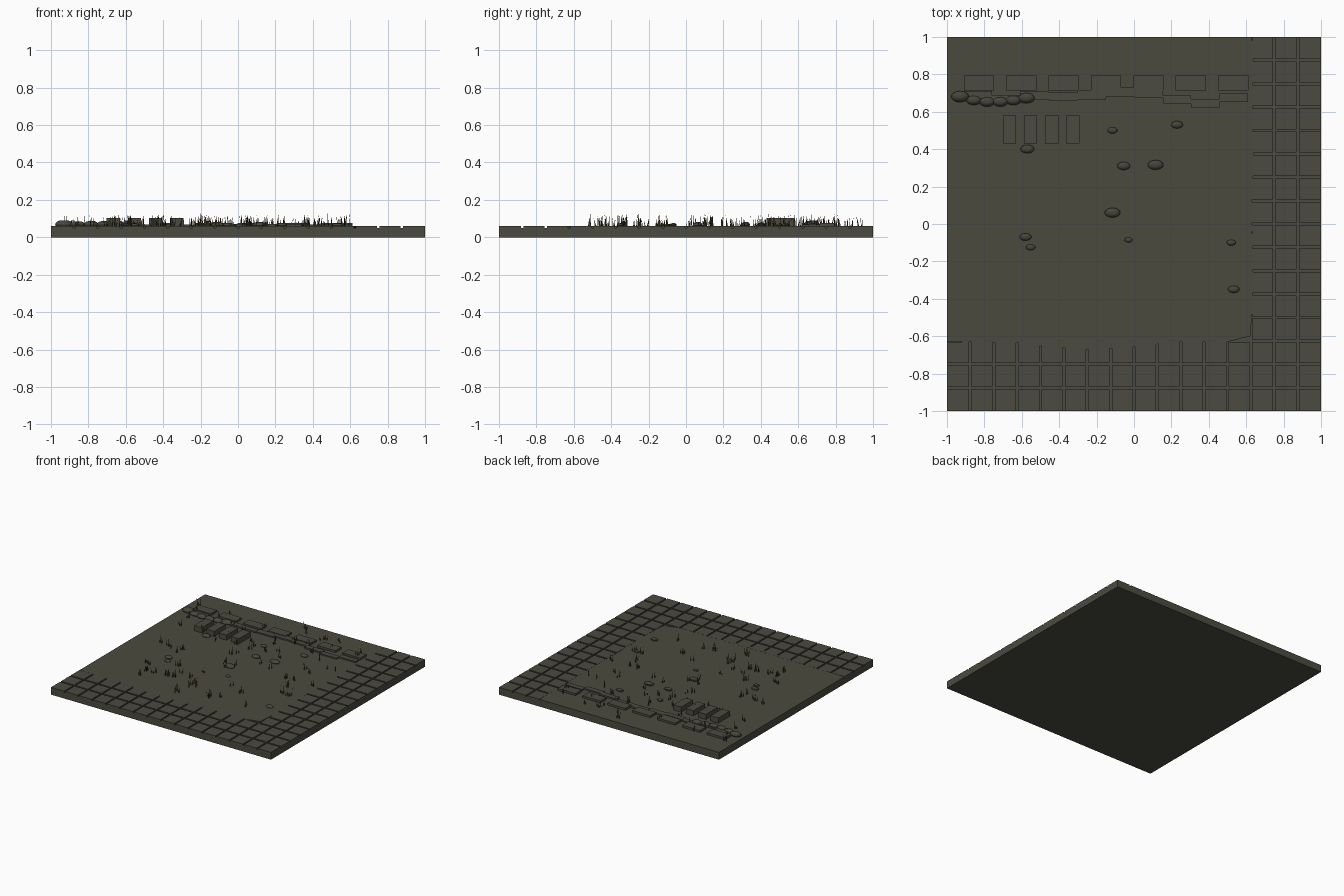
import bpy, bmesh, math, random
from mathutils import Matrix, Vector

if "Cube" in bpy.data.objects:
    bpy.data.objects.remove(bpy.data.objects["Cube"])

random.seed(7)


def material(name, rgb):
    m = bpy.data.materials.new(name)
    m.diffuse_color = (*rgb, 1)
    m.use_nodes = True
    m.node_tree.nodes["Principled BSDF"].inputs["Base Color"].default_value = m.diffuse_color
    return m


CONCRETE = material("grey olive concrete", (0.072, 0.070, 0.052))
EARTH = material("dark olive earth", (0.070, 0.068, 0.049))
STONE = material("dull stone", (0.062, 0.061, 0.047))
STRAW = material("dry brown grass", (0.12, 0.065, 0.022))
GREEN = material("dark green grass", (0.045, 0.045, 0.018))
GROUND = 0.0594


def finish(name, bm, *mats):
    mesh = bpy.data.meshes.new(name)
    bm.to_mesh(mesh)
    bm.free()
    for m in mats:
        mesh.materials.append(m)
    ob = bpy.data.objects.new(name, mesh)
    bpy.context.collection.objects.link(ob)
    return ob


def box(bm, x0, x1, y0, y1, z0, z1):
    mat = Matrix.Translation(((x0 + x1) / 2, (y0 + y1) / 2, (z0 + z1) / 2))
    bmesh.ops.create_cube(bm, size=1, matrix=mat @ Matrix.Diagonal((x1 - x0, y1 - y0, z1 - z0, 1)))


# base slab
bm = bmesh.new()
box(bm, -1, 1, -1, 1, 0, 0.05)
finish("base_slab", bm, CONCRETE)

# paving: three rows of square tiles along the front and right edges
bm = bmesh.new()
P, G = 0.125, 0.0065
for i in range(16):
    for j in range(16):
        if i >= 13 or j < 3:
            x, y = -1 + i * P, -1 + j * P
            box(bm, x + G * (i > 0), x + P - G * (i < 15),
                y + G * (j > 0), y + P - G * (j < 15), 0.045, 0.06)
finish("paving_tiles", bm, CONCRETE)

# earth sheet, its edge spilling unevenly into the paving joints
bm = bmesh.new()
edge = [(-1, 1), (-1, -0.628)]
edge += [(-0.62 + k * 0.08, -0.632 - 0.035 * math.sin(math.pi * k / 10) - random.uniform(0, 0.01))
         for k in range(11)]
edge += [(0.5, -0.63), (0.56, -0.615), (0.622, -0.6)]
edge += [(0.628 + random.uniform(0, 0.012), -0.5 + k * 0.15) for k in range(10)] + [(0.628, 1)]
face = bm.faces.new([bm.verts.new((x, y, 0.045)) for x, y in edge])
top = bmesh.ops.extrude_face_region(bm, geom=[face])
bmesh.ops.translate(bm, verts=[v for v in top["geom"] if isinstance(v, bmesh.types.BMVert)],
                    vec=(0, 0, GROUND - 0.045))
bmesh.ops.recalc_face_normals(bm, faces=bm.faces)
finish("earth_ground", bm, EARTH)

# row of low foundation blocks
bm = bmesh.new()
for i in range(7):
    x = -0.91 + i * 0.2265
    box(bm, x, x + 0.162, 0.715, 0.793, 0.05, 0.076)
finish("foundation_blocks", bm, CONCRETE)

# stepped broken kerb in front of the blocks
bm = bmesh.new()
for i, y in enumerate((0.69, 0.665, 0.688, 0.68, 0.69, 0.705, 0.70, 0.665, 0.645, 0.675)):
    x = -0.91 + i * 0.152
    d = 0.022 if i not in (4, 5, 6) else 0.026
    box(bm, x, x + 0.152, y - d, y + d, 0.05, 0.069 + 0.002 * (i % 2))
finish("broken_kerb", bm, CONCRETE)

# four upright crates
bm = bmesh.new()
for i in range(4):
    x = -0.70 + i * 0.1125
    box(bm, x, x + 0.07, 0.43, 0.58, 0.05, 0.102)
finish("crates", bm, CONCRETE)


def pebble(bm, x, y, r, h):
    """Flattened round stone with a small flat crown."""
    rings, n = [], 16
    for rad, z in ((0.86, -0.15), (1.0, 0.22), (0.9, 0.6), (0.66, 0.88), (0.42, 1.0)):
        rings.append([bm.verts.new((x + r * rad * math.cos(a), y + 0.62 * r * rad * math.sin(a)
                                    + 0.1 * r * z, GROUND + h * z))
                      for a in (2 * math.pi * k / n for k in range(n))])
    for low, high in zip(rings, rings[1:]):
        for k in range(n):
            bm.faces.new((low[k], low[(k + 1) % n], high[(k + 1) % n], high[k]))
    bm.faces.new(rings[-1])
    bm.faces.new(rings[0][::-1])


def stones(name, spots, h):
    bm = bmesh.new()
    for x, y, r in spots:
        pebble(bm, x, y, r, r * h)
    ob = finish(name, bm, STONE)
    bpy.context.view_layer.objects.active = ob
    ob.select_set(True)
    bpy.ops.object.shade_smooth_by_angle(angle=math.radians(28))
    ob.select_set(False)


# line of piled stones and scattered single stones
stones("stone_pile", [(-0.93, 0.68, 0.048), (-0.857, 0.66, 0.04), (-0.785, 0.652, 0.041),
                      (-0.715, 0.652, 0.041), (-0.645, 0.66, 0.041), (-0.575, 0.672, 0.045)], 0.65)
stones("scattered_stones", [(-0.57, 0.40, 0.037), (-0.115, 0.50, 0.027), (0.23, 0.53, 0.032),
                            (-0.055, 0.31, 0.035), (0.115, 0.315, 0.042), (-0.115, 0.06, 0.042),
                            (-0.58, -0.07, 0.032), (-0.553, -0.125, 0.026), (-0.03, -0.085, 0.022),
                            (0.52, -0.10, 0.025), (0.533, -0.35, 0.031)], 0.5)

# dry grass: tufts of thin upright blades
bm = bmesh.new()
tufts = 0
while tufts < 85:
    cx, cy = random.uniform(-0.95, 0.59), random.uniform(-0.57, 0.94)
    if -0.21 < cy < -0.16 or -0.06 < cy < 0.01:
        continue
    tufts += 1
    for _ in range(random.randint(3, 5)):
        a = random.uniform(0, math.pi)
        along = Vector((math.cos(a), math.sin(a), 0))
        root = Vector((cx + random.uniform(-0.015, 0.015), cy + random.uniform(-0.015, 0.015), GROUND - 0.003))
        w, h = random.uniform(0.003, 0.0045), random.uniform(0.035, 0.072)
        tip = root + along * random.uniform(-0.012, 0.012) + Vector((0, 0, h))
        blade = bm.faces.new([bm.verts.new(p) for p in (root - along * w, root + along * w, tip)])
        blade.material_index = int(random.random() < 0.4)
finish("grass_tufts", bm, STRAW, GREEN)
